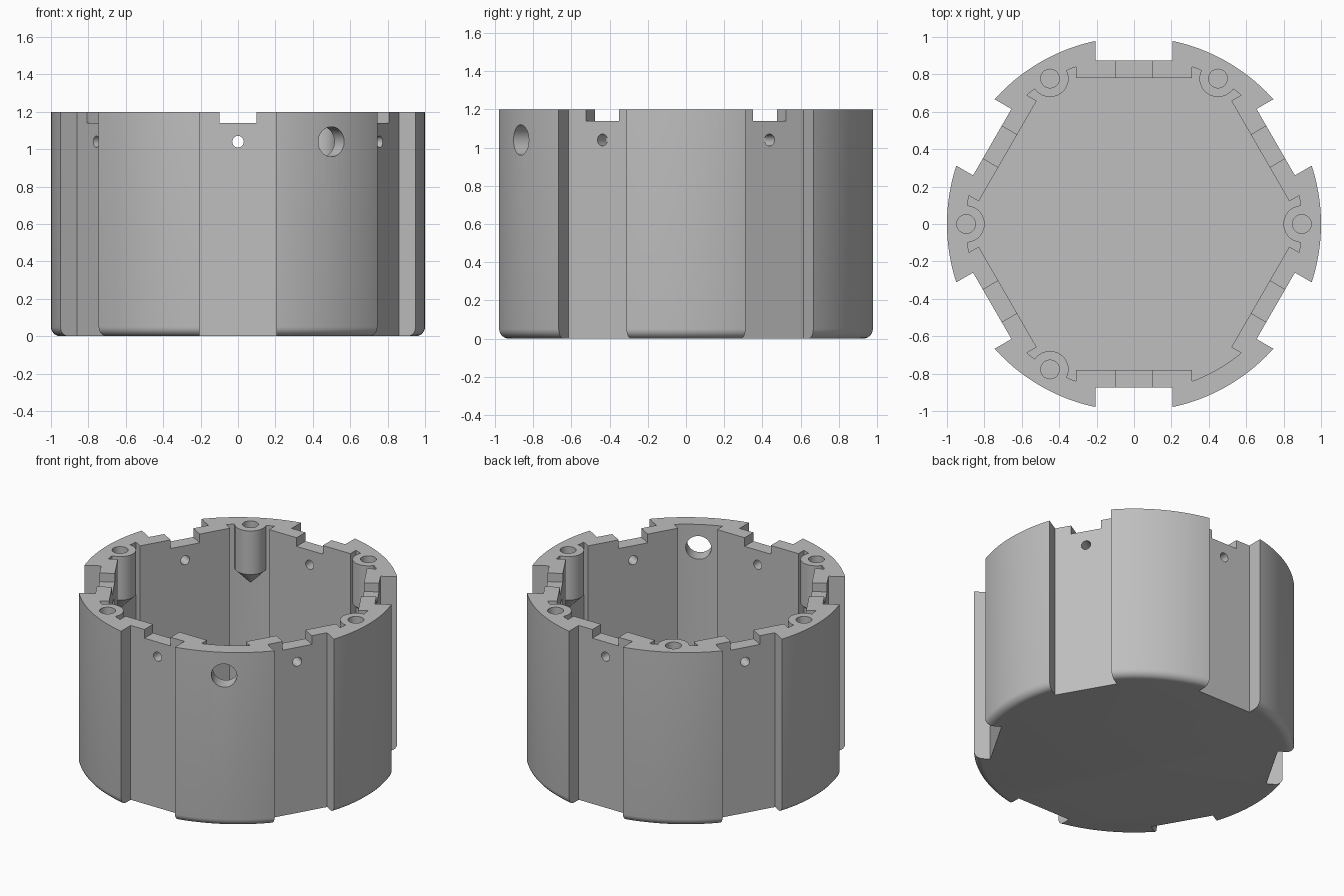
import bpy, bmesh, math
from mathutils import Matrix, Vector

if "Cube" in bpy.data.objects:
    bpy.data.objects.remove(bpy.data.objects["Cube"])

H = 1.2            # finished height
OVER = 1.26        # raw height before the rim is trimmed flat
R_IN = 0.896       # inner wall radius
FLAT = 0.875       # distance of the outer flats from the axis
PLATE = 0.78       # distance of the inner flat plates from the axis
FLOOR = 0.08
FLATS = [math.radians(30 + 60 * k) for k in range(6)]
CORNERS = [math.radians(60 * k) for k in range(6)]
PORT = CORNERS[5]  # corner with the round port instead of a post

grey = bpy.data.materials.new("plain grey")
grey.diffuse_color = (0.52, 0.52, 0.52, 1)
grey.use_nodes = True
grey.node_tree.nodes["Principled BSDF"].inputs["Base Color"].default_value = grey.diffuse_color


def finish(name, bm):
    bmesh.ops.recalc_face_normals(bm, faces=bm.faces)
    me = bpy.data.meshes.new(name)
    bm.to_mesh(me)
    bm.free()
    me.materials.append(grey)
    ob = bpy.data.objects.new(name, me)
    bpy.context.collection.objects.link(ob)
    return ob


def lathe(bm, profile, n, at=(0, 0)):
    """Closed solid of revolution; a zero radius makes a point."""
    rings = []
    for r, z in profile:
        count = n if r > 0 else 1
        rings.append([bm.verts.new((at[0] + r * math.cos(2 * math.pi * i / n),
                                    at[1] + r * math.sin(2 * math.pi * i / n), z))
                      for i in range(count)])
    for a, b in zip(rings, rings[1:]):
        for i in range(n):
            j = (i + 1) % n
            if len(a) == 1:
                bm.faces.new((a[0], b[j], b[i]))
            else:
                bm.faces.new((a[i], a[j], b[j], b[i]))
    for ring in (rings[0], rings[-1]):
        if len(ring) > 1:
            bm.faces.new(ring)


def box(bm, angle, r0, r1, half, z0, z1):
    """Box spanning r0..r1 outwards along an angle."""
    m = (Matrix.Rotation(angle, 4, 'Z')
         @ Matrix.Translation(((r0 + r1) / 2, 0, (z0 + z1) / 2))
         @ Matrix.Diagonal((r1 - r0, 2 * half, z1 - z0, 1)))
    bmesh.ops.create_cube(bm, size=1, matrix=m)


def drill(bm, angle, r0, r1, radius, z, n):
    """Horizontal round cutter pointing outwards along an angle."""
    m = (Matrix.Rotation(angle, 4, 'Z')
         @ Matrix.Translation(((r0 + r1) / 2, 0, z))
         @ Matrix.Rotation(math.pi / 2, 4, 'Y'))
    bmesh.ops.create_cone(bm, cap_ends=True, segments=n, radius1=radius,
                          radius2=radius, depth=r1 - r0, matrix=m)


def combine(target, tool, op):
    mod = target.modifiers.new(op.lower(), 'BOOLEAN')
    mod.operation, mod.object, mod.solver = op, tool, 'EXACT'
    bpy.context.view_layer.objects.active = target
    bpy.ops.object.modifier_apply(modifier=mod.name)
    bpy.data.objects.remove(tool, do_unlink=True)


# Round body with a rounded bottom edge
bm = bmesh.new()
F = 0.05
fillet = [(1 - F + F * math.sin(a), F - F * math.cos(a))
          for a in (math.radians(15 * i) for i in range(7))]
lathe(bm, fillet + [(1, OVER)], 144)
body = finish("ring_housing", bm)

# Cavity: six flat plates with arc recesses at the corners
outline = []
half = 0.31
reach = math.sqrt(R_IN ** 2 - half ** 2)
edge = math.atan2(half, reach)
for a in FLATS:
    rot = Matrix.Rotation(a, 3, 'Z')
    for p in ((reach, -half), (PLATE, -half), (PLATE, half), (reach, half)):
        outline.append(rot @ Vector((p[0], p[1], 0)))
    span = math.radians(60) - 2 * edge
    for i in range(1, 10):
        t = a + edge + span * i / 10
        outline.append(Vector((R_IN * math.cos(t), R_IN * math.sin(t), 0)))
bm = bmesh.new()
low = [bm.verts.new((p.x, p.y, FLOOR)) for p in outline]
high = [bm.verts.new((p.x, p.y, OVER + 0.1)) for p in outline]
bm.faces.new(low)
bm.faces.new(high)
for i in range(len(low)):
    j = (i + 1) % len(low)
    bm.faces.new((low[i], low[j], high[j], high[i]))
combine(body, finish("cavity_cutter", bm), 'DIFFERENCE')

# Screw posts with conical undersides
bm = bmesh.new()
posts = [(0.898 * math.cos(a), 0.898 * math.sin(a)) for a in CORNERS if a != PORT]
for p in posts:
    lathe(bm, [(0, 0.8), (0.099, 0.9), (0.099, OVER - 0.02)], 36, p)
combine(body, finish("screw_posts", bm), 'UNION')

# Trim the rim level
bm = bmesh.new()
box(bm, 0, -1.5, 1.5, 1.5, H, 1.6)
combine(body, finish("rim_cutter", bm), 'DIFFERENCE')

# Outer flats
bm = bmesh.new()
for a in FLATS:
    box(bm, a, FLAT, 1.2, 0.205, -0.1, 1.5)
combine(body, finish("flat_cutters", bm), 'DIFFERENCE')

# Rim notches and the small hole under each
bm = bmesh.new()
for a in FLATS:
    box(bm, a, 0.7, 1.0, 0.1, 1.14, 1.4)
    drill(bm, a, 0.7, 1.0, 0.031, 1.04, 24)
combine(body, finish("notch_cutters", bm), 'DIFFERENCE')

# Screw holes and the round port
bm = bmesh.new()
for p in posts:
    lathe(bm, [(0.05, 0.92), (0.05, 1.4)], 32, p)
drill(bm, PORT, 0.75, 1.15, 0.08, 1.04, 40)
combine(body, finish("hole_cutters", bm), 'DIFFERENCE')

# Smooth curves, crisp edges
bpy.ops.object.select_all(action='DESELECT')
body.select_set(True)
bpy.context.view_layer.objects.active = body
bpy.ops.object.shade_smooth_by_angle(angle=math.radians(25))
